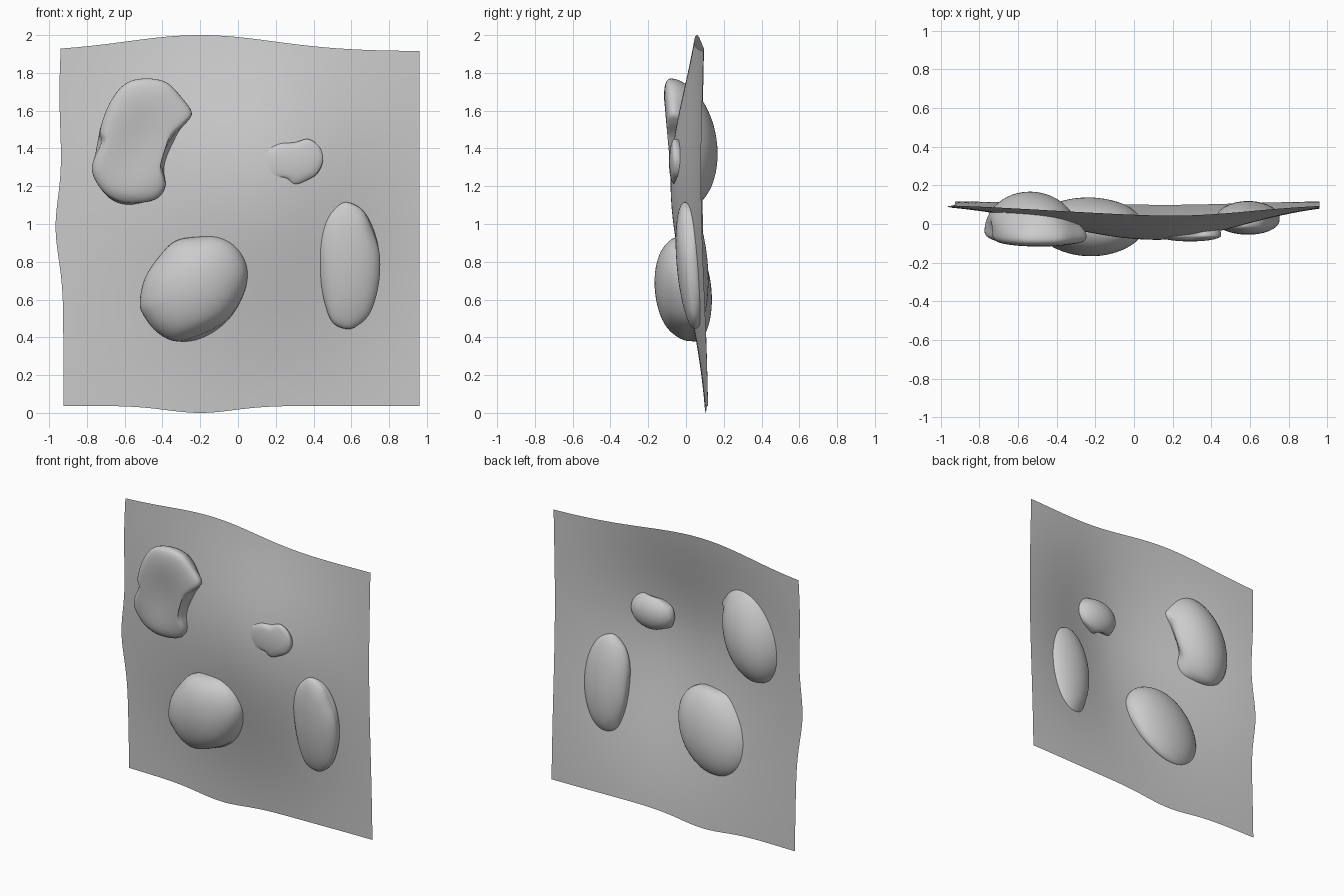
import bpy, bmesh
from math import exp, sin, cos, pi, atan2, hypot

if "Cube" in bpy.data.objects:
    bpy.data.objects.remove(bpy.data.objects["Cube"])


def bump(v, c, w):
    return exp(-((v - c) / w) ** 2)


def finish(name, bm):
    bmesh.ops.recalc_face_normals(bm, faces=bm.faces)
    me = bpy.data.meshes.new(name)
    bm.to_mesh(me)
    bm.free()
    for p in me.polygons:
        p.use_smooth = True
    ob = bpy.data.objects.new(name, me)
    bpy.context.collection.objects.link(ob)
    return ob


# Thin wavy sheet, bulging to the front around its middle
def make_sheet(n=60):
    bm = bmesh.new()
    grid = []
    for j in range(n + 1):
        v = j / n
        row = []
        for i in range(n + 1):
            u = i / n
            z0 = 2 * v
            left = -0.925 - 0.04 * bump(z0, 1.0, 0.25) - 0.02 * bump(z0, 1.75, 0.4)
            x = left + (0.96 - left) * u
            top = 1.915 + 0.085 * bump(x, -0.2, 0.55)
            low = 0.037 - 0.037 * bump(x, -0.2, 0.25)
            z = low + (top - low) * v
            wide = bump(x, 0.12, 0.75 if x < 0.12 else 0.62)
            tall = bump(z, 1.21, 0.79 if z < 1.21 else 0.71)
            y = 0.12 - 0.008 * z - 0.192 * wide * tall
            row.append(bm.verts.new((x, y, z)))
        grid.append(row)
    for a, b in zip(grid, grid[1:]):
        for i in range(n):
            bm.faces.new((a[i], a[i + 1], b[i + 1], b[i]))
    finish("wavy_sheet", bm)


# Closed smooth curve through the outline points
def smooth_loop(pts, steps=6):
    out, n = [], len(pts)
    for i in range(n):
        p0, p1, p2, p3 = (pts[(i + k - 1) % n] for k in range(4))
        for s in range(steps):
            t = s / steps
            out.append([0.5 * (2 * b + (c - a) * t + (2 * a - 5 * b + 4 * c - d) * t * t
                               + (3 * b - a - 3 * c + d) * t ** 3)
                        for a, b, c, d in zip(p0, p1, p2, p3)])
    return out


# Pebble domed on both sides of the sheet; the back eases into an oval (rx, rz, lean)
def make_blob(name, pts, centre, mid, front, back, oval, slope=0.0, power=1.0, dish=0.0, rings=28):
    bm = bmesh.new()
    cx, cz = centre
    rx, rz, lean = oval
    loop = []
    for x, z in smooth_loop(pts):
        a = atan2(z - cz, x - cx)
        r = 1 / hypot(cos(a + lean) / rx, sin(a + lean) / rz)
        loop.append((x - cx, z - cz, r * cos(a), r * sin(a)))

    def point(dx, dz, s, c):
        if c > 0:
            y = mid - front * c ** power + dish * (1 - s * s) ** 2
        else:
            y = mid - back * c
        return bm.verts.new((cx + dx, y + slope * dz, cz + dz))

    first = point(0, 0, 0, 1)
    prev = None
    for r in range(1, rings):
        a = pi * r / rings
        c = cos(a)
        s = sin(a) ** (power if c > 0 else 1)
        w = max(0, c * 1.6 - 0.6) if c > 0 else min(1, -c * 2.2)
        w = w * w * (3 - 2 * w)
        ring = [point((x + (ex - x) * w) * s, (z + (ez - z) * w) * s, s, c) for x, z, ex, ez in loop]
        m = len(ring)
        for i in range(m):
            k = (i + 1) % m
            if prev:
                bm.faces.new((prev[i], prev[k], ring[k], ring[i]))
            else:
                bm.faces.new((first, ring[k], ring[i]))
        prev = ring
    last = point(0, 0, 0, -1)
    for i in range(m):
        bm.faces.new((prev[i], prev[(i + 1) % m], last))
    finish(name, bm)


make_sheet()

make_blob("kidney_lump",
          [(-.5, 1.77), (-.38, 1.75), (-.29, 1.66), (-.245, 1.59), (-.27, 1.54), (-.34, 1.47),
           (-.39, 1.38), (-.40, 1.3), (-.385, 1.2), (-.44, 1.13), (-.58, 1.11), (-.69, 1.15),
           (-.76, 1.24), (-.77, 1.32), (-.725, 1.43), (-.73, 1.5), (-.68, 1.64), (-.6, 1.74)],
          (-.53, 1.42), -.045, .07, .21, (.23, .35, .3), slope=-.09, power=.8, dish=.03)

make_blob("large_lump",
          [(-.24, .93), (-.1, .93), (0, .87), (.05, .76), (.03, .63), (-.05, .5), (-.18, .42),
           (-.32, .38), (-.42, .42), (-.49, .5), (-.52, .58), (-.49, .72), (-.4, .85), (-.33, .91)],
          (-.23, .65), 0, .165, .135, (.255, .31, .6), slope=-.08)

make_blob("small_lump",
          [(.13, 1.33), (.15, 1.39), (.22, 1.425), (.3, 1.43), (.37, 1.45), (.43, 1.41), (.45, 1.34),
           (.42, 1.27), (.36, 1.23), (.3, 1.21), (.25, 1.235), (.17, 1.24), (.14, 1.28)],
          (.29, 1.33), -.06, .03, .095, (.165, .125, 0))

make_blob("oval_lump",
          [(.58, 1.115), (.66, 1.07), (.71, .97), (.75, .84), (.745, .68), (.7, .53), (.63, .46),
           (.57, .445), (.5, .48), (.46, .58), (.435, .72), (.43, .9), (.46, 1.02), (.52, 1.09)],
          (.59, .79), .02, .07, .095, (.17, .335, 0), slope=-.08)
